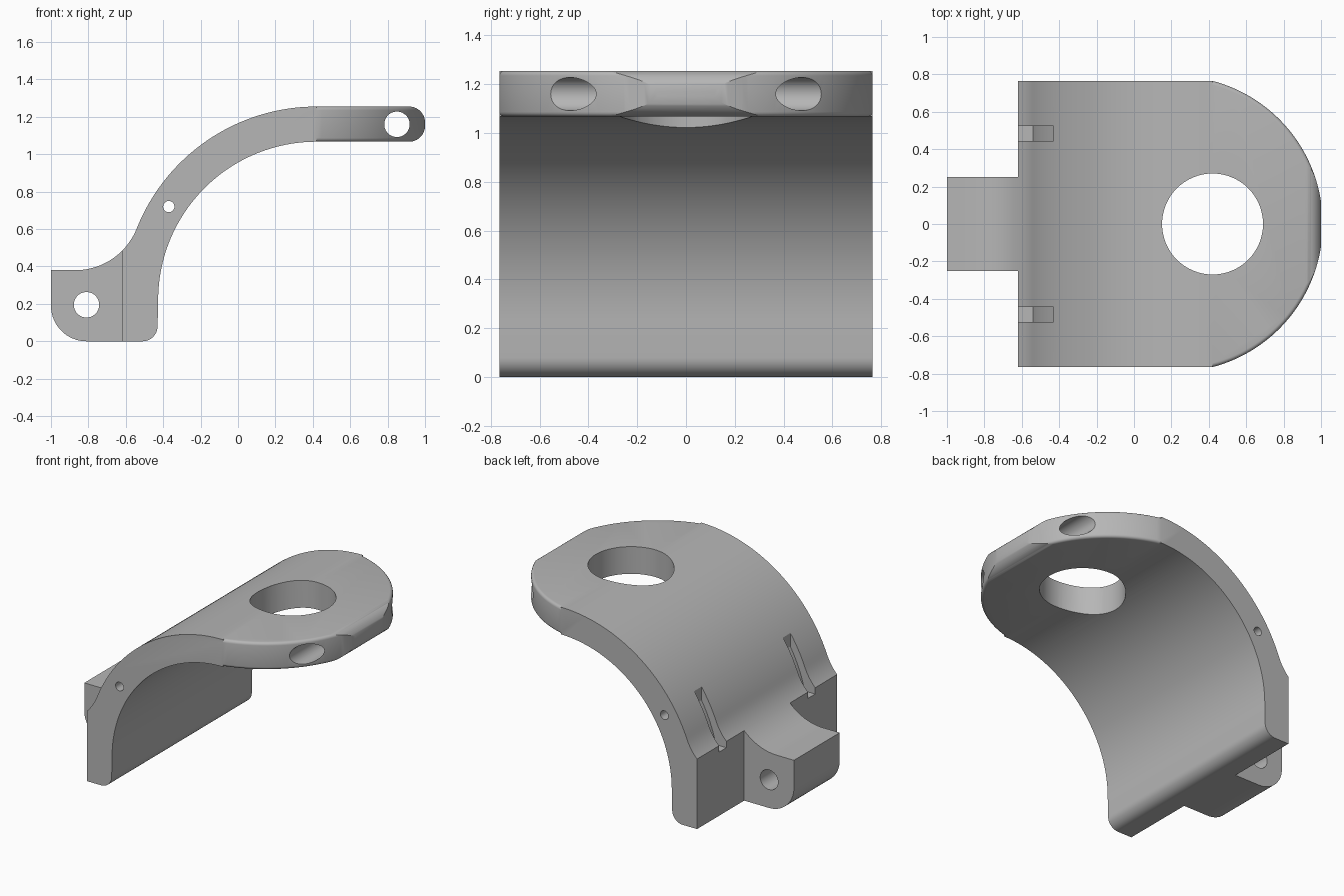
import bpy, bmesh
from math import sin, cos, acos, atan2, sqrt, radians, degrees
from mathutils import Vector

cube = bpy.data.objects.get("Cube")
if cube:
    bpy.data.objects.remove(cube, do_unlink=True)

grey = bpy.data.materials.new("plain_grey")
grey.use_nodes = True
colour = (0.47, 0.47, 0.47, 1)
grey.diffuse_color = colour
grey.node_tree.nodes["Principled BSDF"].inputs["Base Color"].default_value = colour


def arc(cx, cy, r, start, end, steps=16):
    angles = [radians(start + (end - start) * i / steps) for i in range(steps + 1)]
    return [(cx + r * cos(a), cy + r * sin(a)) for a in angles]


def circle(cx, cy, r):
    return arc(cx, cy, r, 0, 360, 64)[:-1]


def extrude(name, outline, lo, hi, axis="y", bevel_rule=None, bevel=0.0):
    """Prism from an xz outline (axis y) or an xy outline (axis z)."""
    bm = bmesh.new()
    place = (lambda a, b: (a, lo, b)) if axis == "y" else (lambda a, b: (a, b, lo))
    face = bm.faces.new([bm.verts.new(place(a, b)) for a, b in outline])
    new = bmesh.ops.extrude_face_region(bm, geom=[face])["geom"]
    shift = Vector((0, hi - lo, 0)) if axis == "y" else Vector((0, 0, hi - lo))
    bmesh.ops.translate(bm, vec=shift, verts=[v for v in new if isinstance(v, bmesh.types.BMVert)])
    bmesh.ops.recalc_face_normals(bm, faces=bm.faces)
    if bevel_rule:
        bmesh.ops.bevel(bm, geom=[e for e in bm.edges if bevel_rule(e)], offset=bevel,
                        segments=4, profile=0.5, affect="EDGES")
    mesh = bpy.data.meshes.new(name)
    bm.to_mesh(mesh)
    bm.free()
    mesh.materials.append(grey)
    obj = bpy.data.objects.new(name, mesh)
    bpy.context.collection.objects.link(obj)
    return obj


def combine(target, tool, operation):
    """Apply a boolean and discard the tool."""
    mod = target.modifiers.new("join", "BOOLEAN")
    mod.operation, mod.solver, mod.object = operation, "EXACT", tool
    bpy.context.view_layer.update()
    graph = bpy.context.evaluated_depsgraph_get()
    mesh = bpy.data.meshes.new_from_object(target.evaluated_get(graph))
    target.modifiers.clear()
    target.data = mesh
    bpy.data.objects.remove(tool, do_unlink=True)


# Main dimensions
cx, cz = 0.42, 0.22              # centre of the arch
inner, outer = 0.847, 1.035
half = 0.765
top, under = cz + outer, cz + inner
back = -0.62                     # rear wall of the foot
fx, fr = -0.87, 0.353            # concave fillet above the lug
fz = 0.38 + fr
blend = degrees(atan2(cz - fz, cx - fx))
wall = -degrees(acos((back - fx) / fr))

# Arched plate with its upright foot
arch = [(back, 0)]
arch += arc(-0.51, 0.08, 0.08, -90, 0, 10)
arch += arc(cx, cz, inner, 180, 90, 48)
arch += arc(cx, cz, outer, 90, 180 + blend, 40)
arch += arc(fx, fz, fr, blend, wall, 10)[1:]
bracket = extrude("curved_bracket", arch, -half, half)

# Flat round end: softened rim, then a rounded nose
nx = 0.218
nr = sqrt((cx - nx) ** 2 + half ** 2)
sweep = degrees(atan2(half, cx - nx))
end_plate = extrude("end_plate", arc(nx, 0, nr, -sweep, sweep, 72), under, top, "z",
                    lambda e: abs(e.verts[0].co.z - e.verts[1].co.z) < 1e-4
                    and max(v.co.x for v in e.verts) > cx + 1e-3, 0.02)
r = 0.085
nose = [(0, under)] + arc(1 - r, under + r, r, -90, 0) + arc(1 - r, top - r, r, 0, 90) + [(0, top)]
combine(end_plate, extrude("nose_shape", nose, -1, 1), "INTERSECT")
combine(bracket, end_plate, "UNION")

# Rear lug
lug = [(-0.55, 0)] + arc(-0.81, 0.19, 0.19, 270, 180) + [(-1, 0.38)]
lug += arc(fx, fz, fr, -90, wall, 14) + [(-0.55, 0.45)]
combine(bracket, extrude("rear_lug", lug, -0.25, 0.25), "UNION")

# Cross holes through the lug, the arch and the round end
for x, z, radius in ((-0.81, 0.195, 0.068), (-0.37, 0.72, 0.03), (0.85, 1.16, 0.068)):
    combine(bracket, extrude("cross_hole", circle(x, z, radius), -1, 1), "DIFFERENCE")

# Large vertical hole
combine(bracket, extrude("main_hole", circle(cx, 0, 0.27), 0.8, 1.5, "z"), "DIFFERENCE")

# Pair of narrow grooves following the arch
floor, groove_r, groove_end = 0.44, 0.985, -0.43
a0 = 180 - degrees(atan2(floor - cz, sqrt(groove_r ** 2 - (floor - cz) ** 2)))
a1 = degrees(acos((groove_end - cx) / groove_r))
groove = [(-0.7, floor)] + arc(cx, cz, groove_r, a0, a1) + [(groove_end, 1), (-0.7, 1)]
for side in (-1, 1):
    y = side * 0.485
    combine(bracket, extrude("groove", groove, y - 0.04, y + 0.04), "DIFFERENCE")

# Smooth curved faces, keep edges crisp
bpy.ops.object.select_all(action="DESELECT")
bracket.select_set(True)
bpy.context.view_layer.objects.active = bracket
bpy.ops.object.shade_smooth_by_angle(angle=radians(25))
